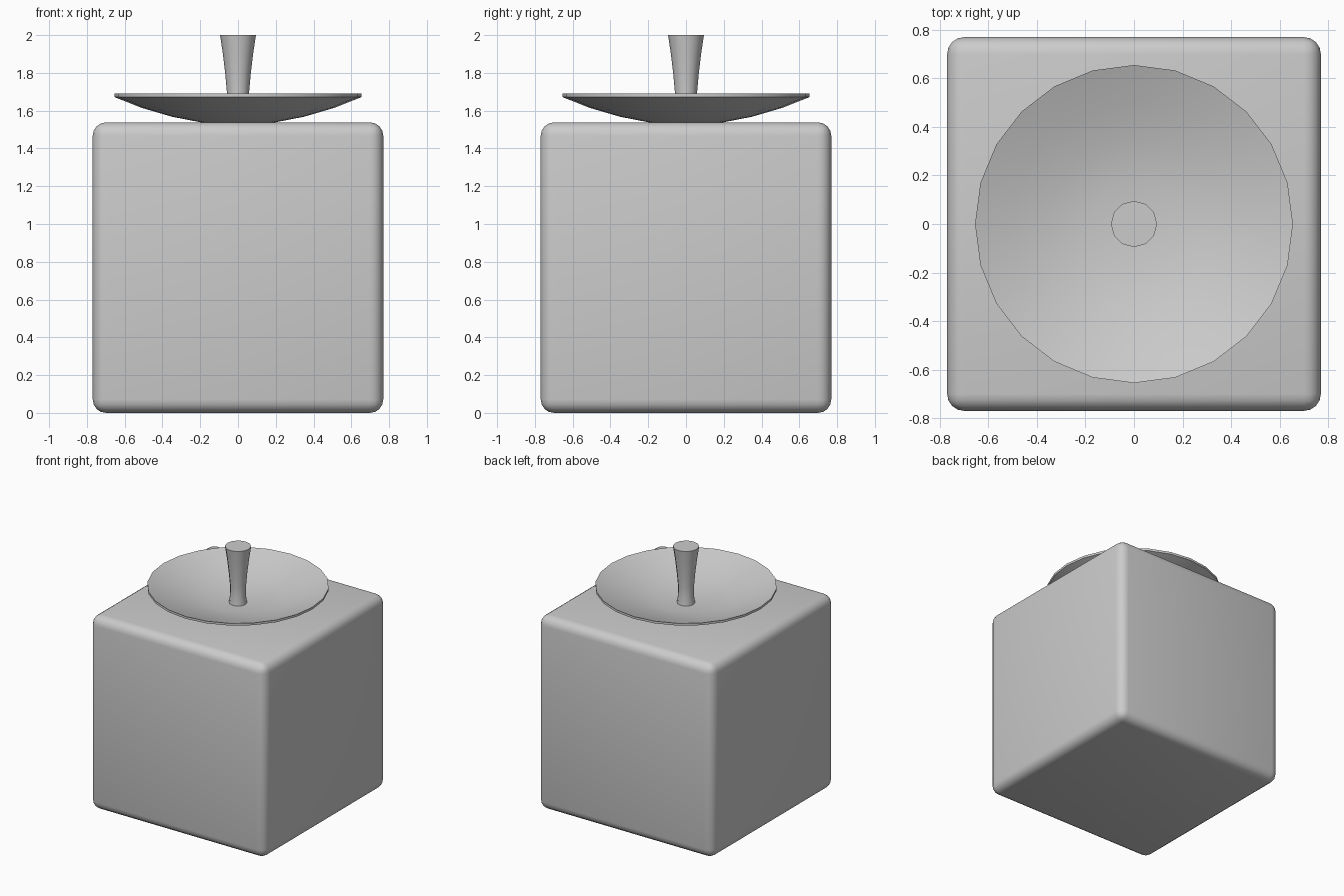
import bpy
from math import sin, cos, pi

if "Cube" in bpy.data.objects:
    bpy.data.objects.remove(bpy.data.objects["Cube"])


def smooth(obj):
    bpy.ops.object.select_all(action='DESELECT')
    obj.select_set(True)
    bpy.context.view_layer.objects.active = obj
    bpy.ops.object.shade_smooth_by_angle(angle=0.8)


def lathe(name, profile, sides):
    """Closed solid of revolution; both profile ends are capped."""
    verts = [(r * cos(2 * pi * i / sides), r * sin(2 * pi * i / sides), z)
             for r, z in profile for i in range(sides)]
    faces = []
    for k in range(len(profile) - 1):
        for i in range(sides):
            j = (i + 1) % sides
            a, b = k * sides, (k + 1) * sides
            faces.append((a + i, a + j, b + j, b + i))
    last = (len(profile) - 1) * sides
    faces.append(tuple(reversed(range(sides))))
    faces.append(tuple(range(last, last + sides)))
    mesh = bpy.data.meshes.new(name)
    mesh.from_pydata(verts, [], faces)
    obj = bpy.data.objects.new(name, mesh)
    bpy.context.collection.objects.link(obj)
    smooth(obj)
    return obj


# Rounded cube body
bpy.ops.mesh.primitive_cube_add(size=1.538, location=(0, 0, 0.769))
body = bpy.context.object
body.name = "cube_body"
bevel = body.modifiers.new("rounded_edges", 'BEVEL')
bevel.width = 0.07
bevel.segments = 4
bpy.ops.object.modifier_apply(modifier=bevel.name)
smooth(body)

# Shallow dish: underside, rim, then hollow inside
lathe("dish", [(0.18, 1.535), (0.35, 1.568), (0.51, 1.615), (0.654, 1.672),
               (0.654, 1.69), (0.505, 1.633), (0.345, 1.586), (0.18, 1.553)], 24)

# Flared stem standing in the dish
lathe("stem", [(0.066, 1.545), (0.057, 1.62), (0.059, 1.7),
               (0.068, 1.8), (0.08, 1.9), (0.095, 2.0)], 12)
